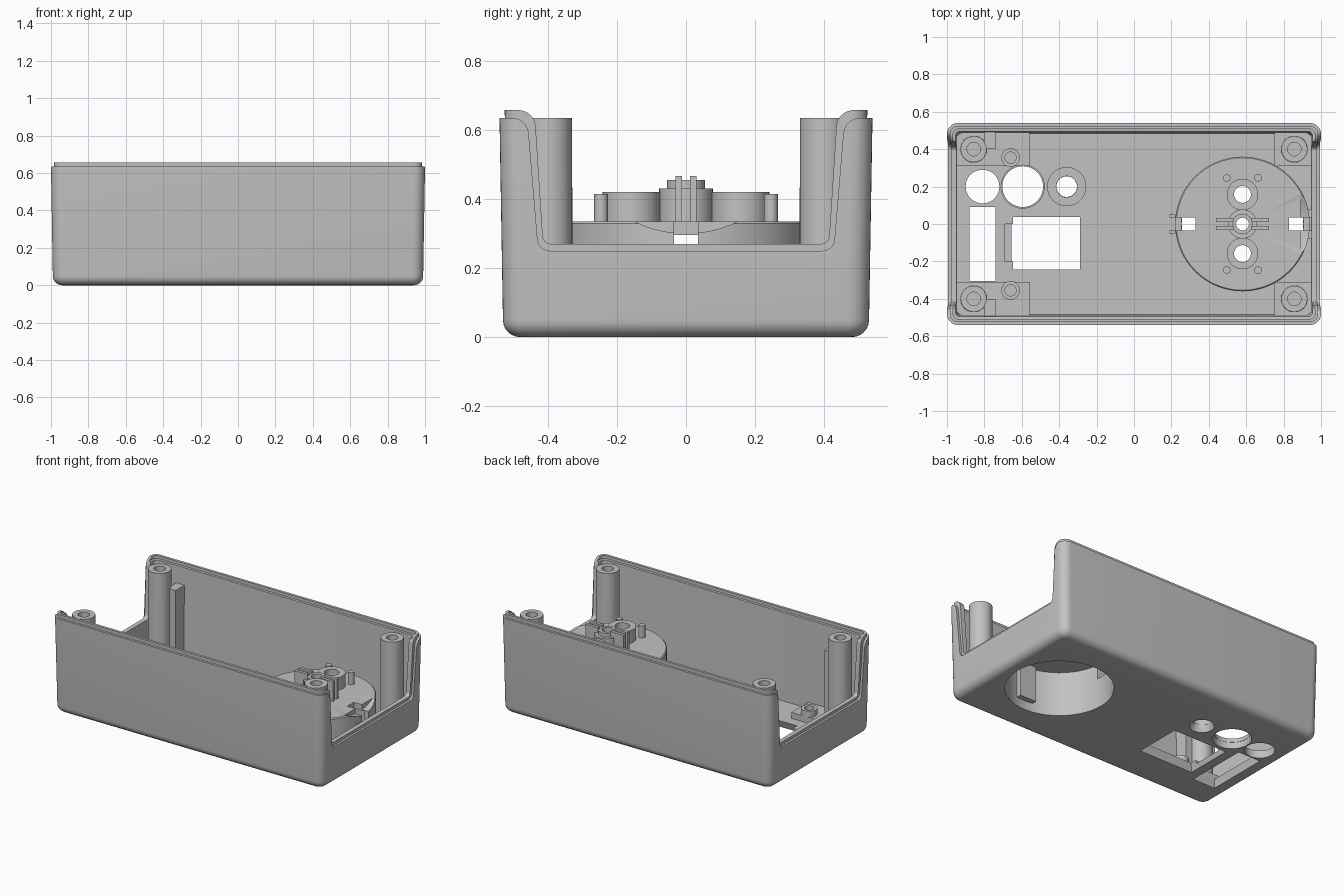
import bpy, bmesh
from math import sin, cos, pi, radians

cube = bpy.data.objects.get("Cube")
if cube:
    bpy.data.objects.remove(cube, do_unlink=True)

grey = bpy.data.materials.new("light_grey_plastic")
grey.use_nodes = True
grey.diffuse_color = (0.54, 0.54, 0.54, 1)
grey.node_tree.nodes["Principled BSDF"].inputs["Base Color"].default_value = grey.diffuse_color
parts = []


def loft(name, rings, wrap=False, cutter=False):
    """Skin a run of equal rings, capped at the ends or joined end to start."""
    bm = bmesh.new()
    rows = [[bm.verts.new(p) for p in ring] for ring in rings]
    n = len(rows[0])
    pairs = list(zip(rows, rows[1:])) + ([(rows[-1], rows[0])] if wrap else [])
    for a, b in pairs:
        for i in range(n):
            j = (i + 1) % n
            bm.faces.new((a[i], a[j], b[j], b[i]))
    if not wrap:
        bm.faces.new(rows[0])
        bm.faces.new(rows[-1])
    bmesh.ops.recalc_face_normals(bm, faces=bm.faces)
    mesh = bpy.data.meshes.new(name)
    bm.to_mesh(mesh)
    bm.free()
    ob = bpy.data.objects.new(name, mesh)
    bpy.context.collection.objects.link(ob)
    ob.hide_render = cutter
    mesh.materials.append(grey)
    if not cutter:
        parts.append(ob)
    return ob


def round_rect(hx, hy, r, z, n=8):
    ring = []
    for k, (sx, sy) in enumerate(((1, 1), (-1, 1), (-1, -1), (1, -1))):
        for i in range(n + 1):
            a = (k + i / n) * pi / 2
            ring.append((sx * (hx - r) + r * cos(a), sy * (hy - r) + r * sin(a), z))
    return ring


def lathe(name, profile, x, y, n=32, **kw):
    rings = [[(x + r * cos(2 * pi * i / n), y + r * sin(2 * pi * i / n), z)
              for i in range(n)] for r, z in profile]
    return loft(name, rings, **kw)


def tube(name, x, y, ro, ri, z0, z1, n=32):
    return lathe(name, [(ro, z0), (ro, z1), (ri, z1), (ri, z0)], x, y, n, wrap=True)


def box(name, x0, x1, y0, y1, z0, z1, flare=0, cutter=False):
    """Box whose lower end may flare outward."""
    rings = []
    for z, f in ((z0, flare), (z1, 0)):
        rings.append([(x0 - f, y0 - f, z), (x1 + f, y0 - f, z),
                      (x1 + f, y1 + f, z), (x0 - f, y1 + f, z)])
    return loft(name, rings, cutter=cutter)


def cut(ob, cutters):
    for c in cutters:
        m = ob.modifiers.new("cut", "BOOLEAN")
        m.operation, m.solver, m.object = "DIFFERENCE", "EXACT", c
    bpy.context.view_layer.update()
    deps = bpy.context.evaluated_depsgraph_get()
    mesh = bpy.data.meshes.new_from_object(ob.evaluated_get(deps))
    ob.modifiers.clear()
    ob.data = mesh
    for c in cutters:
        bpy.data.objects.remove(c, do_unlink=True)


def end_opening(zb, ztop, wb, wt, rb, rt):
    """U-shaped opening through both end walls, flared at the top."""
    half = []
    for i in range(9):
        a = -pi / 2 + i * pi / 16
        half.append((wb - rb + rb * cos(a), zb + rb + rb * sin(a)))
    for i in range(9):
        a = radians(84) * i / 8
        half.append((wt + rt - rt * cos(a), ztop - rt + rt * sin(a)))
    half.append((half[-1][0], 0.9))
    outline = half + [(-y, z) for y, z in reversed(half)]
    return loft("opening_cutter", [[(x, y, z) for y, z in outline] for x in (-1.2, 1.2)],
                cutter=True)


# Outer shell: rounded underside, slightly drafted walls and floor
FLOOR = 0.05
PX, PR = 0.58, 0.36
rings = []
for i in range(7):
    a = i / 6 * pi / 2
    d = 0.05 * (1 - sin(a))
    rings.append(round_rect(0.99 - d, 0.53 - d, 0.06 - d * 0.8, 0.05 * (1 - cos(a))))
rings += [round_rect(1, 0.54, 0.06, 0.635), round_rect(0.98, 0.52, 0.04, 0.635),
          round_rect(0.97, 0.51, 0.04, FLOOR)]
shell = loft("outer_shell", rings)


def hole(x, y, r, r_low):
    return lathe("hole_cutter", [(r_low, -0.01), (r, 0.045), (r, 0.2)], x, y, 48, cutter=True)


cut(shell, [
    end_opening(0.25, 0.635, 0.43, 0.455, 0.035, 0.05),
    lathe("pod_cutter", [(0.325, -0.1), (0.325, 0.2)], PX, 0, 64, cutter=True),
    hole(-0.81, 0.2, 0.09, 0.09),
    hole(-0.595, 0.2, 0.11, 0.118),
    hole(-0.36, 0.2, 0.055, 0.08),
    box("slot_cutter", -0.875, -0.745, -0.30, 0.085, -0.01, 0.07, 0.02, True),
    box("window_cutter", -0.64, -0.295, -0.235, 0.03, -0.01, 0.07, 0.03, True),
    box("ledge_cutter", -0.69, -0.6, -0.2, 0, 0.03, 0.1, 0, True),
])

# Inner wall with raised stepped lip
lip = loft("inner_wall_and_lip", [
    round_rect(0.975, 0.515, 0.045, 0.045), round_rect(0.985, 0.525, 0.045, 0.657),
    round_rect(0.968, 0.508, 0.03, 0.657), round_rect(0.968, 0.508, 0.03, 0.637),
    round_rect(0.955, 0.495, 0.025, 0.635), round_rect(0.945, 0.485, 0.025, 0.045)], wrap=True)
cut(lip, [end_opening(0.27, 0.657, 0.415, 0.435, 0.025, 0.05)])

# Corner screw posts, their plates, ribs and the small bosses
for s, side in ((1, "back"), (-1, "front")):
    def sided(y0, y1):
        return sorted((s * y0, s * y1))
    for x, end in ((0.857, "left"), (-0.857, "right")):
        lathe(f"{side}_{end}_screw_post",
              [(0.072, 0.04), (0.07, 0.635), (0.036, 0.635), (0.036, 0.4)], x, s * 0.4)
    box(f"{side}_right_plate", -0.95, -0.56, *sided(0.31, 0.49), 0.04, 0.09)
    box(f"{side}_left_plate", 0.75, 0.95, *sided(0.31, 0.49), 0.04, 0.09)
    box(f"{side}_post_rib", -0.80, -0.74, *sided(0.40, 0.495), 0.04, 0.52)
    lathe(f"{side}_small_boss", [(0.05, 0.08), (0.05, 0.13), (0.03, 0.13), (0.03, 0.09)],
          -0.66, s * 0.355)
tube("button_guide", -0.36, 0.2, 0.105, 0.056, 0.04, 0.1)
tube("round_window_rim", -0.595, 0.2, 0.118, 0.109, 0.04, 0.065, 48)

# Round pod, open below
pod = lathe("round_pod", [(0.01, 0.335), (0.354, 0.335), (PR, 0.329), (PR, 0.04),
                          (0.326, 0.04), (0.326, 0.295), (0.01, 0.295)], PX, 0, 64)


def pod_hole(y, r):
    return lathe("pod_hole_cutter", [(r, 0.25), (r, 0.4)], PX, y, cutter=True)


scoop = [[(x, 0.339 * cos(a), 0.639 + 0.339 * sin(a))
          for a in (2 * pi * i / 64 for i in range(64))] for x in (0.89, 1)]
cut(pod, [pod_hole(0, 0.034), pod_hole(0.158, 0.045), pod_hole(-0.158, 0.045),
          box("notch_cutter", 0.17, 0.33, -0.035, 0.035, 0.2, 0.4, 0, True),
          box("notch_cutter", 0.83, 1.0, -0.035, 0.035, 0.2, 0.4, 0, True),
          loft("scoop_cutter", scoop, cutter=True)])

# Bosses, pins, guide bars and inner keys of the pod
tube("center_boss", PX, 0, 0.078, 0.034, 0.33, 0.43)
tube("center_collar", PX, 0, 0.055, 0.034, 0.42, 0.455)
for s, side in ((1, "back"), (-1, "front")):
    tube(f"{side}_pod_boss", PX, s * 0.158, 0.084, 0.045, 0.33, 0.42)
    y0, y1 = sorted((s * 0.29, s * 0.335))
    box(f"{side}_pod_key", 0.52, 0.64, y0, y1, 0.06, 0.3)
    for dx in (-0.083, 0.083):
        lathe(f"{side}_pod_pin", [(0.02, 0.33), (0.02, 0.415)], PX + dx, s * 0.246, 20)
        x0, x1 = sorted((PX + dx * 0.55, PX + dx * 1.7))
        box(f"{side}_guide_bar", x0, x1, s * 0.021 - 0.01, s * 0.021 + 0.01, 0.33, 0.467)
    y0, y1 = sorted((s * 0.035, s * 0.05))
    box(f"{side}_catch_cheek", 0.19, 0.24, y0, y1, 0.04, 0.3)
    y0, y1 = sorted((s * 0.035, s * 0.08))
    box(f"{side}_end_wall_cheek", 0.92, 0.955, y0, y1, 0.04, 0.25)

# Smooth rounds, crisp edges
bpy.ops.object.select_all(action="DESELECT")
for ob in parts:
    ob.select_set(True)
bpy.context.view_layer.objects.active = shell
bpy.ops.object.shade_smooth_by_angle(angle=radians(32))
